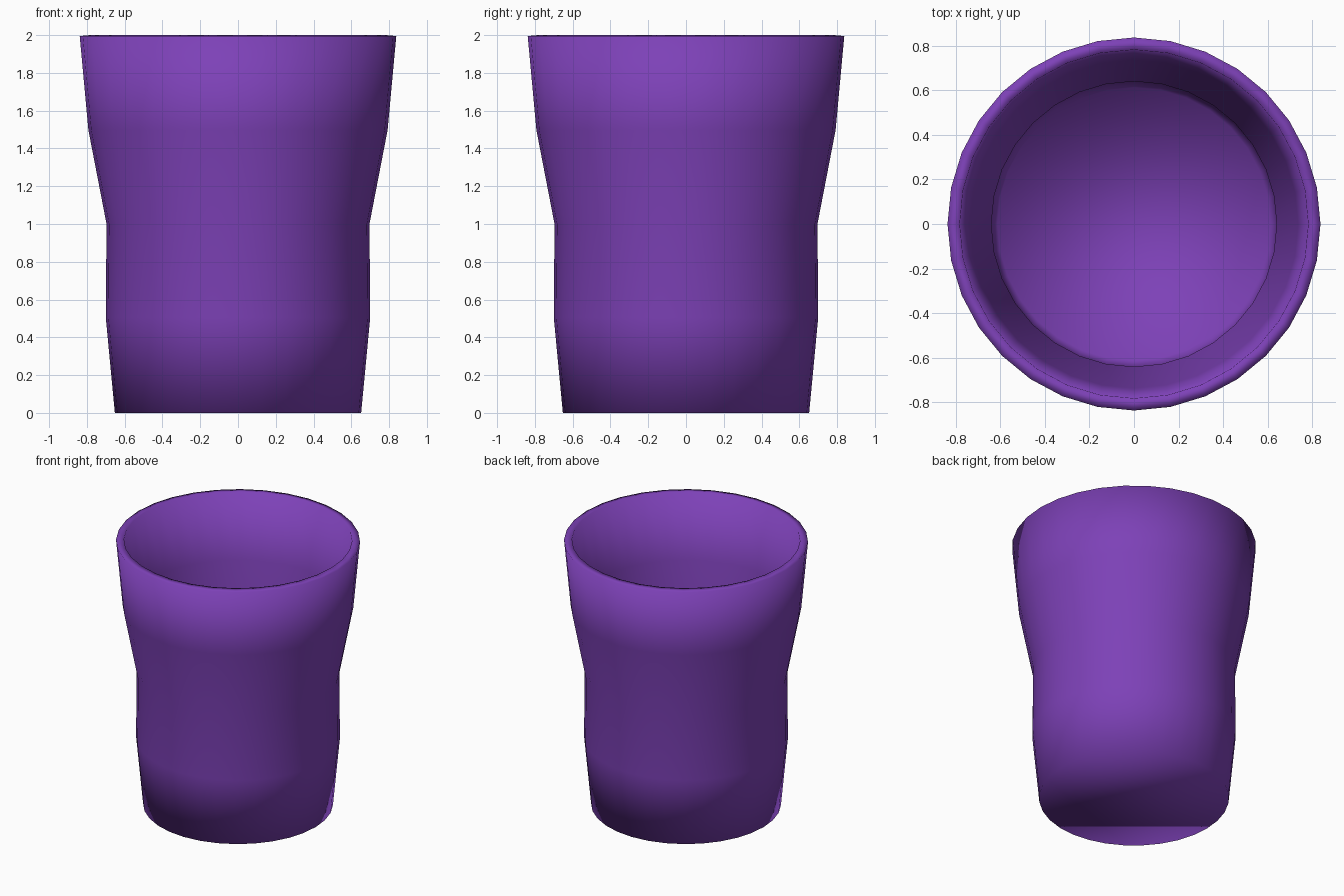
import bpy, bmesh, math

if "Cube" in bpy.data.objects:
    bpy.data.objects.remove(bpy.data.objects["Cube"])

SIDES = 32
# outer wall profile: (radius, height)
PROFILE = [(0.652, 0.0), (0.70, 0.505), (0.696, 1.0), (0.792, 1.497), (0.838, 1.995)]

# purple plastic
mat = bpy.data.materials.new("purple")
mat.diffuse_color = (0.205, 0.053, 0.475, 1)
mat.use_nodes = True
mat.node_tree.nodes["Principled BSDF"].inputs["Base Color"].default_value = mat.diffuse_color

# outer shell: stacked rings with a closed bottom and an open top
bm = bmesh.new()
rings = []
for r, z in PROFILE:
    rings.append([bm.verts.new((r * math.cos(a), r * math.sin(a), z))
                  for a in (2 * math.pi * i / SIDES for i in range(SIDES))])
for lo, hi in zip(rings, rings[1:]):
    for i in range(SIDES):
        j = (i + 1) % SIDES
        bm.faces.new((lo[i], lo[j], hi[j], hi[i]))
bm.faces.new(list(reversed(rings[0])))
for f in bm.faces:
    f.smooth = True
mesh = bpy.data.meshes.new("cup")
bm.to_mesh(mesh)
bm.free()
mesh.materials.append(mat)

cup = bpy.data.objects.new("cup", mesh)
bpy.context.collection.objects.link(cup)

# wall thickness, growing inward
wall = cup.modifiers.new("wall_thickness", 'SOLIDIFY')
wall.thickness = 0.055
wall.offset = -1
